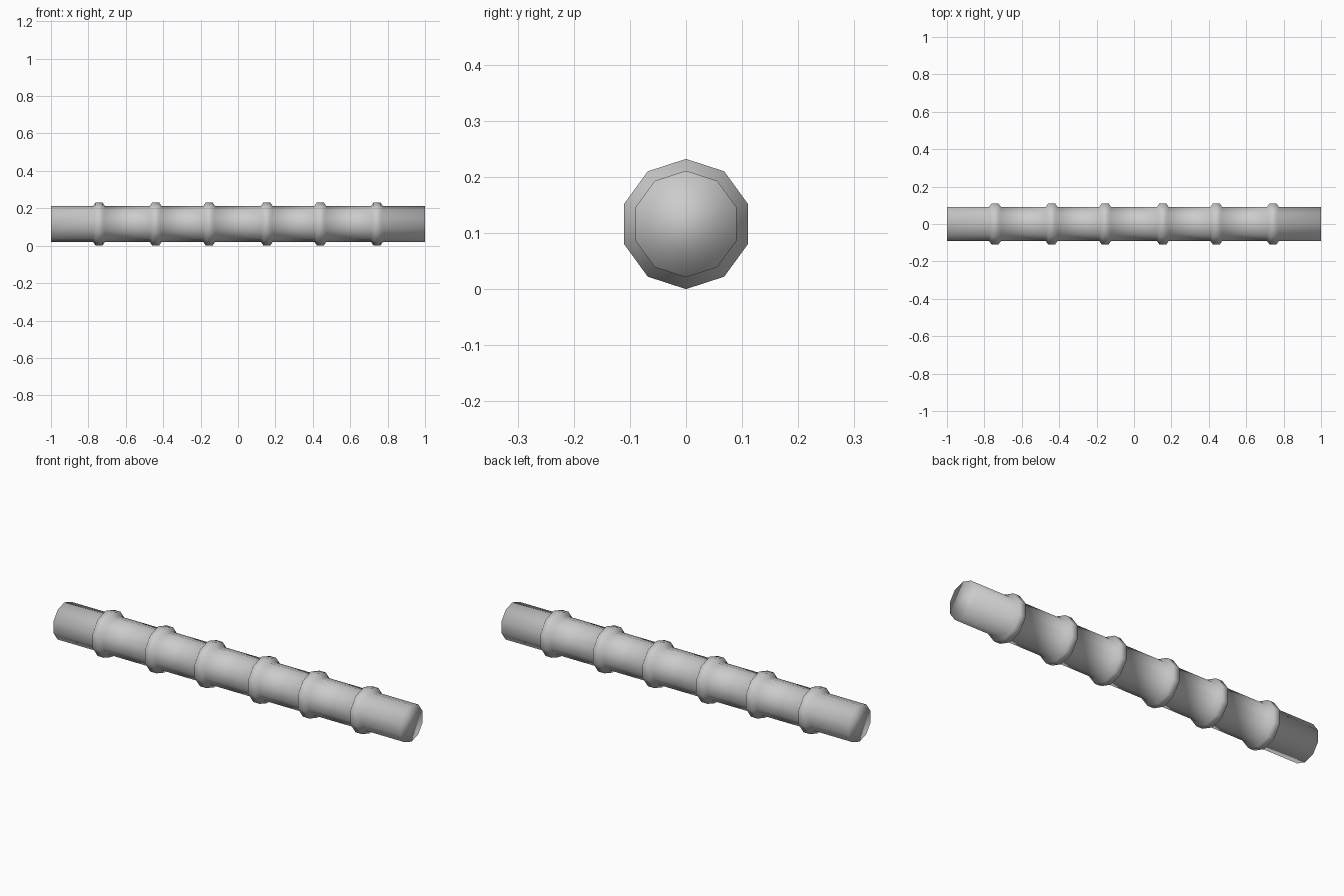
import bpy, bmesh, math

if "Cube" in bpy.data.objects:
    bpy.data.objects.remove(bpy.data.objects["Cube"])

SIDES = 10
STEM_R, KNOT_R = 0.095, 0.116
KNOTS = [-0.743, -0.44, -0.154, 0.154, 0.44, 0.743]

# Lengthwise profile: straight stem with a bevelled ridge at each knot
profile = [(-1.0, STEM_R)]
for x in KNOTS:
    profile += [(x - 0.032, STEM_R), (x - 0.018, KNOT_R),
                (x + 0.018, KNOT_R), (x + 0.032, STEM_R)]
profile.append((1.0, STEM_R))

# Sweep the profile around the x axis, one corner pointing straight up
bm = bmesh.new()
rings = []
for x, r in profile:
    ring = []
    for i in range(SIDES):
        a = 2 * math.pi * i / SIDES
        ring.append(bm.verts.new((x, r * math.sin(a), KNOT_R + r * math.cos(a))))
    rings.append(ring)
for a, b in zip(rings, rings[1:]):
    for i in range(SIDES):
        j = (i + 1) % SIDES
        bm.faces.new((a[i], a[j], b[j], b[i]))

# End caps
bm.faces.new(rings[0])
bm.faces.new(rings[-1])
bmesh.ops.recalc_face_normals(bm, faces=bm.faces)
for f in bm.faces:
    f.smooth = True

mesh = bpy.data.meshes.new("bamboo_pole")
bm.to_mesh(mesh)
bm.free()
pole = bpy.data.objects.new("bamboo_pole", mesh)
bpy.context.collection.objects.link(pole)
